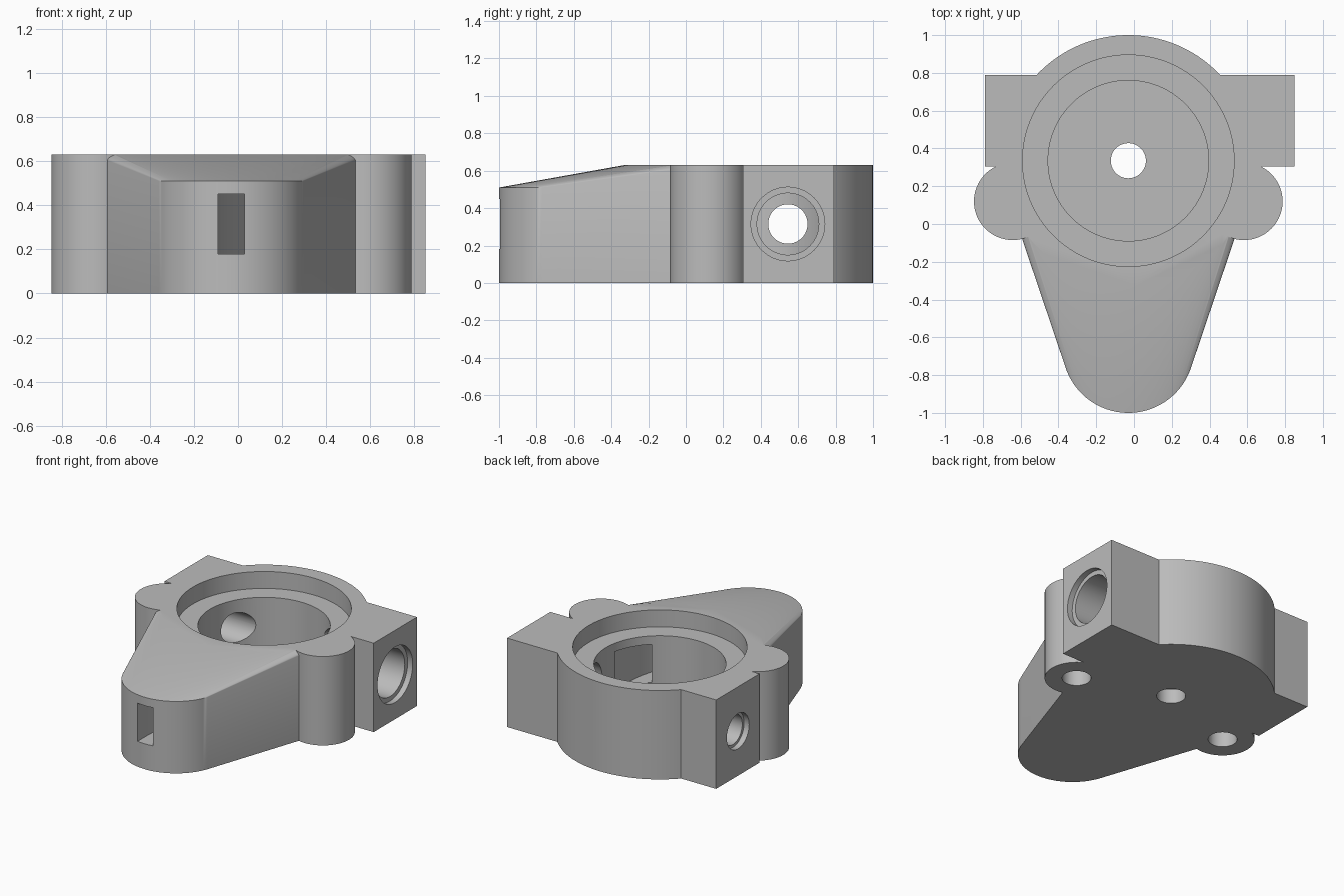
import bpy, bmesh, math
from mathutils import Vector, Matrix, geometry

if "Cube" in bpy.data.objects:
    bpy.data.objects.remove(bpy.data.objects["Cube"])

CX, CY, H = -0.03, 0.335, 0.63      # bore axis and body height
HOLE_Y, HOLE_Z = 0.545, 0.315       # cross hole axis

grey = bpy.data.materials.new("plain_grey")
grey.use_nodes = True
grey.diffuse_color = (0.5, 0.5, 0.5, 1)
grey.node_tree.nodes["Principled BSDF"].inputs["Base Color"].default_value = (0.5, 0.5, 0.5, 1)


def finish(name, bm):
    bmesh.ops.recalc_face_normals(bm, faces=bm.faces)
    mesh = bpy.data.meshes.new(name)
    bm.to_mesh(mesh)
    bm.free()
    mesh.materials.append(grey)
    ob = bpy.data.objects.new(name, mesh)
    bpy.context.collection.objects.link(ob)
    return ob


def cylinder(name, x, y, r, z0, z1, n=96):
    bm = bmesh.new()
    bmesh.ops.create_cone(bm, cap_ends=True, segments=n, radius1=r, radius2=r, depth=z1 - z0,
                          matrix=Matrix.Translation((x, y, (z0 + z1) / 2)))
    return finish(name, bm)


def cross_cylinder(name, x0, x1, r):
    bm = bmesh.new()
    place = Matrix.Translation(((x0 + x1) / 2, HOLE_Y, HOLE_Z)) @ Matrix.Rotation(math.pi / 2, 4, 'Y')
    bmesh.ops.create_cone(bm, cap_ends=True, segments=64, radius1=r, radius2=r,
                          depth=x1 - x0, matrix=place)
    return finish(name, bm)


def prism(name, outline, z0, z1):
    bm = bmesh.new()
    face = bm.faces.new([bm.verts.new((x, y, z0)) for x, y in outline])
    top = bmesh.ops.extrude_face_region(bm, geom=[face])["geom"]
    bmesh.ops.translate(bm, vec=(0, 0, z1 - z0),
                        verts=[v for v in top if isinstance(v, bmesh.types.BMVert)])
    return finish(name, bm)


# Main body: hull of the tall round housing and the lower rounded nose
bm = bmesh.new()
for y, r, top in ((CY, 0.665, H), (-0.65, 0.35, 0.51)):
    for i in range(128):
        a = math.tau * i / 128
        for z in (0, top):
            bm.verts.new((CX + r * math.cos(a), y + r * math.sin(a), z))
hull = bmesh.ops.convex_hull(bm, input=bm.verts)
spare = [g for g in hull["geom_interior"] + hull["geom_unused"] if isinstance(g, bmesh.types.BMVert)]
bmesh.ops.delete(bm, geom=list(set(spare)), context='VERTS')
bmesh.ops.dissolve_limit(bm, angle_limit=0.002, verts=bm.verts, edges=bm.edges)
body = finish("housing_body", bm)

# Side blocks and lugs joined to the body
added = [prism("side_block", [(-0.79, 0.305), (0.85, 0.305), (0.85, 0.79), (-0.79, 0.79)], 0, H)]
for side in (-1, 1):
    added.append(cylinder("mounting_lug", CX + side * 0.612, 0.12, 0.205, 0, H))

# Bore, counterbore, drain and blind lug holes
cuts = [cylinder("bore_cutter", CX, CY, 0.425, 0.1, 0.55, 128),
        cylinder("counterbore_cutter", CX, CY, 0.56, 0.51, 0.8, 128),
        cylinder("drain_cutter", CX, CY, 0.093, -0.1, 0.2, 48)]
for side in (-1, 1):
    cuts.append(cylinder("lug_hole_cutter", CX + side * 0.612, 0.12, 0.093, -0.1, 0.4, 48))

# Stepped cross holes, larger on the +x side
cuts += [cross_cylinder("large_port_cutter", 0.1, 1, 0.165),
         cross_cylinder("large_port_rim_cutter", 0.81, 1, 0.197),
         cross_cylinder("small_port_cutter", -1, -0.1, 0.105),
         cross_cylinder("small_port_rim_cutter", -1, -0.75, 0.125)]

# Curved passage from the nose slot, running tangent into the bore
path = [Vector((CX, -1.1, 0)), Vector((CX, -0.9, 0))]
path += geometry.interpolate_bezier(Vector((CX, -0.88, 0)), Vector((CX, -0.5, 0)),
                                    Vector((0.29, -0.35, 0)), Vector((0.325, 0.1, 0)), 20)
path.append(Vector((0.332, 0.25, 0)))
left, right = [], []
for i, p in enumerate(path):
    d = (path[min(i + 1, len(path) - 1)] - path[max(i - 1, 0)]).normalized()
    n = Vector((-d.y, d.x, 0)) * 0.06
    left.append((p + n).xy)
    right.append((p - n).xy)
cuts.append(prism("passage_cutter", left + right[::-1], 0.18, 0.45))

# Apply joins and cuts in order
bpy.context.view_layer.objects.active = body
for tools, op in ((added, 'UNION'), (cuts, 'DIFFERENCE')):
    for tool in tools:
        mod = body.modifiers.new(tool.name, 'BOOLEAN')
        mod.operation, mod.object, mod.solver = op, tool, 'EXACT'
        bpy.ops.object.modifier_apply(modifier=mod.name)
for tool in added + cuts:
    bpy.data.objects.remove(tool)

bpy.ops.object.select_all(action='DESELECT')
body.select_set(True)
bpy.ops.object.shade_smooth_by_angle(angle=math.radians(25))
